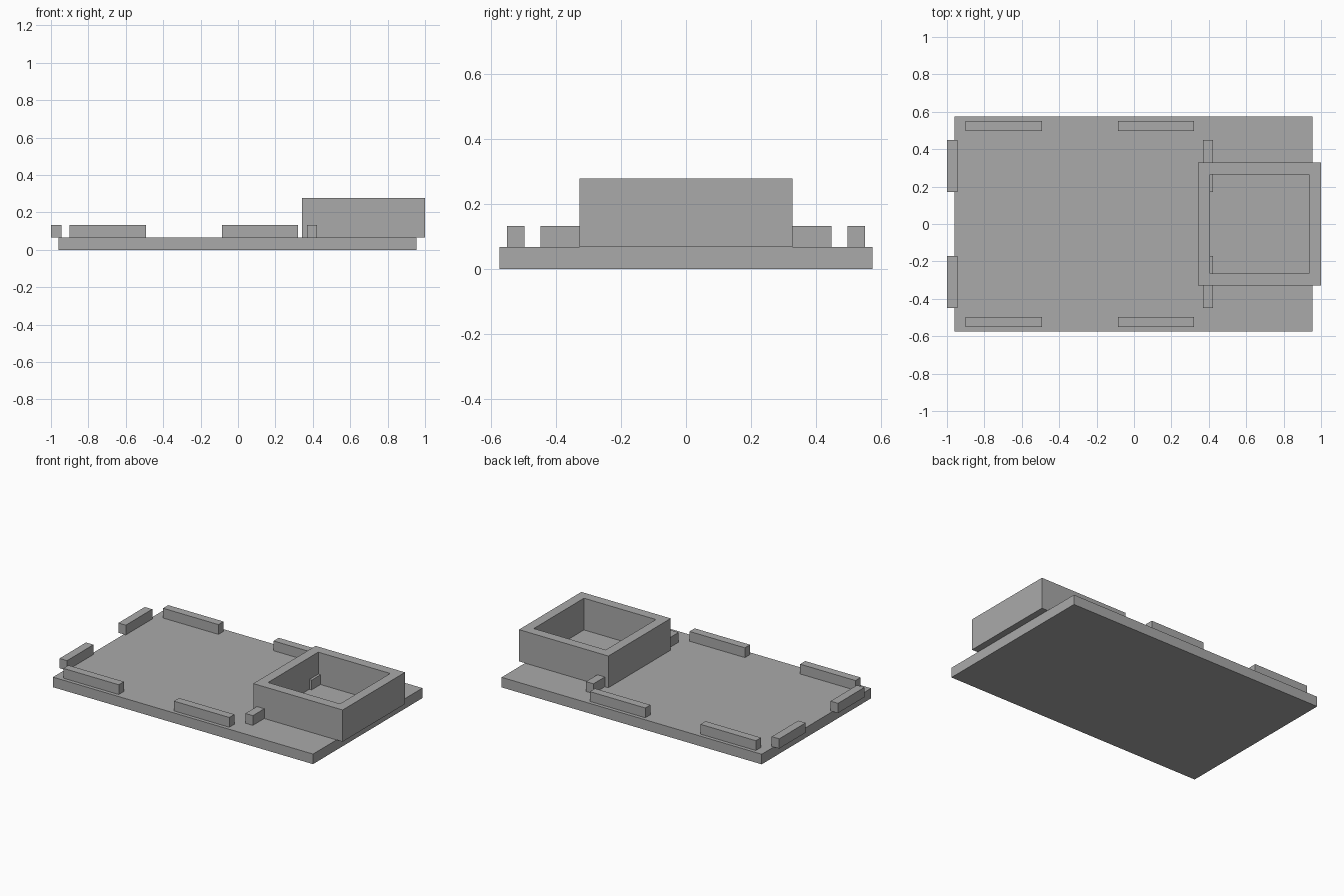
import bpy
import bmesh

if "Cube" in bpy.data.objects:
    bpy.data.objects.remove(bpy.data.objects["Cube"], do_unlink=True)

GREY = (0.4, 0.4, 0.4, 1.0)
grey = bpy.data.materials.new("plain grey")
grey.use_nodes = True
grey.diffuse_color = GREY
grey.node_tree.nodes["Principled BSDF"].inputs["Base Color"].default_value = GREY

FLOOR, LOW, HIGH = 0.067, 0.132, 0.278


def finish(name, bm):
    mesh = bpy.data.meshes.new(name)
    bm.to_mesh(mesh)
    bm.free()
    mesh.materials.append(grey)
    obj = bpy.data.objects.new(name, mesh)
    bpy.context.collection.objects.link(obj)
    return obj


def box(name, x, y, z):
    """Box spanning the given (min, max) ranges."""
    bm = bmesh.new()
    bmesh.ops.create_cube(bm, size=1)
    for v in bm.verts:
        v.co = [(lo + hi) / 2 + c * (hi - lo) for c, (lo, hi) in zip(v.co, (x, y, z))]
    return finish(name, bm)


def square_tube(name, x, y, z, wall):
    """Open rectangular frame with walls of even thickness."""
    bm = bmesh.new()
    rings = []
    for inset in (0, wall):
        x0, x1, y0, y1 = x[0] + inset, x[1] - inset, y[0] + inset, y[1] - inset
        corners = ((x0, y0), (x1, y0), (x1, y1), (x0, y1))
        rings.append([[bm.verts.new((cx, cy, h)) for cx, cy in corners] for h in z])
    (ob, ot), (ib, it) = rings
    for i in range(4):
        j = (i + 1) % 4
        bm.faces.new((ob[i], ob[j], ot[j], ot[i]))
        bm.faces.new((ib[j], ib[i], it[i], it[j]))
        bm.faces.new((ot[i], ot[j], it[j], it[i]))
        bm.faces.new((ob[j], ob[i], ib[i], ib[j]))
    return finish(name, bm)


# Ground slab and the tall open keep overhanging its end
box("base_slab", (-0.96, 0.955), (-0.575, 0.575), (0, FLOOR))
square_tube("keep_walls", (0.342, 1.0), (-0.328, 0.328), (FLOOR, HIGH), 0.064)

# Low walls, mirrored on both sides
low_walls = {
    "rear_side_wall": ((-0.9, -0.492), (0.497, 0.551)),
    "middle_side_wall": ((-0.086, 0.322), (0.497, 0.551)),
    "end_wall": ((-1.0, -0.945), (0.17, 0.448)),
    "keep_cross_wall": ((0.368, 0.423), (0.17, 0.448)),
}
for name, (x, (y0, y1)) in low_walls.items():
    box(name + "_left", x, (y0, y1), (FLOOR, LOW))
    box(name + "_right", x, (-y1, -y0), (FLOOR, LOW))
